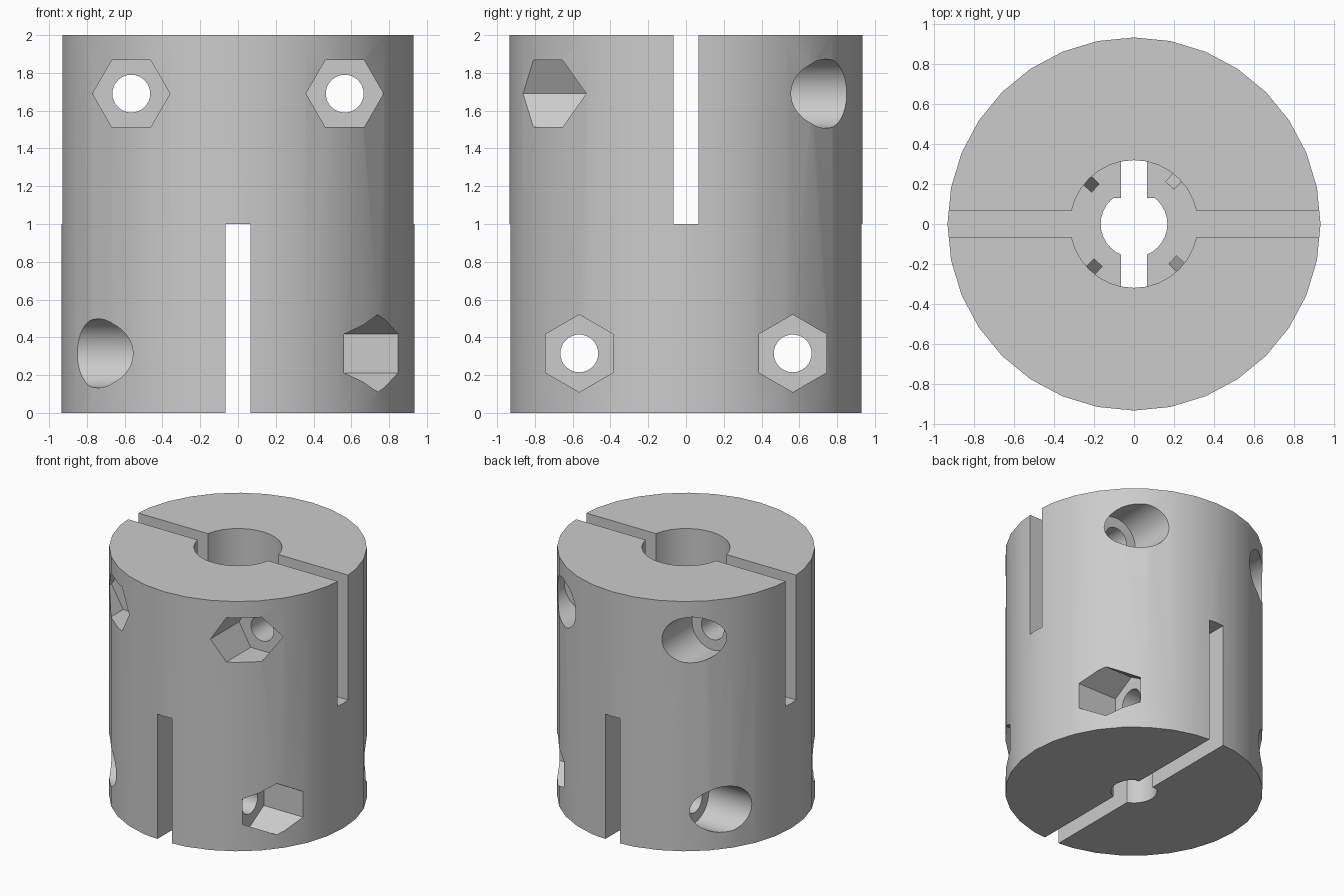
import bpy, bmesh
from math import pi, radians
from mathutils import Matrix, Vector

default = bpy.data.objects.get("Cube")
if default:
    bpy.data.objects.remove(default, do_unlink=True)

RADIUS = 0.935
HEIGHT = 2.0
MIDDLE = 1.0
SLOT = 0.13
BOLT_OFFSET = 0.565

grey = bpy.data.materials.new("plain grey")
grey.use_nodes = True
grey.diffuse_color = (0.6, 0.6, 0.6, 1)
grey.node_tree.nodes["Principled BSDF"].inputs["Base Color"].default_value = grey.diffuse_color


def finish(name, bm):
    bmesh.ops.recalc_face_normals(bm, faces=bm.faces)
    mesh = bpy.data.meshes.new(name)
    bm.to_mesh(mesh)
    bm.free()
    mesh.materials.append(grey)
    obj = bpy.data.objects.new(name, mesh)
    bpy.context.collection.objects.link(obj)
    return obj


def rod(name, radius, start, end, sides=32, spin=0.0):
    """Capped prism from start to end."""
    start, end = Vector(start), Vector(end)
    axis = end - start
    turn = axis.to_track_quat('Z', 'Y').to_matrix().to_4x4()
    matrix = Matrix.Translation((start + end) / 2) @ turn @ Matrix.Rotation(spin, 4, 'Z')
    bm = bmesh.new()
    bmesh.ops.create_cone(bm, cap_ends=True, segments=sides, radius1=radius,
                          radius2=radius, depth=axis.length, matrix=matrix)
    return finish(name, bm)


def box(name, size, centre, turn=Matrix.Identity(4)):
    bm = bmesh.new()
    matrix = Matrix.Translation(centre) @ turn @ Matrix.Diagonal((*size, 1))
    bmesh.ops.create_cube(bm, size=1, matrix=matrix)
    return finish(name, bm)


def cut(body, cutter):
    """Subtract the cutter from the body and discard it."""
    cutter.hide_render = True
    mod = body.modifiers.new("cut", 'BOOLEAN')
    mod.operation = 'DIFFERENCE'
    mod.solver = 'EXACT'
    mod.object = cutter
    bpy.context.view_layer.objects.active = body
    bpy.ops.object.modifier_apply(modifier=mod.name)
    bpy.data.objects.remove(cutter, do_unlink=True)


body = rod("coupling_body", RADIUS, (0, 0, 0), (0, 0, HEIGHT))

# Wide upper bore
cut(body, rod("upper_bore", 0.32, (0, 0, MIDDLE), (0, 0, HEIGHT + 0.1)))

# Narrow lower bore with one flat side
lower_bore = rod("lower_bore", 0.167, (0, 0, -0.1), (0, 0, MIDDLE + 0.1))
cut(lower_bore, box("bore_flat", (1, 0.2, 3), (0, 0.23, MIDDLE)))
cut(body, lower_bore)

# Crossed clamping slots, one per half
cut(body, box("upper_slot", (3, SLOT, 1.1), (0, 0, MIDDLE + 0.55)))
cut(body, box("lower_slot", (SLOT, 3, 1.1), (0, 0, MIDDLE - 0.549)))

# Clamp bolts: through hole, hexagonal nut pocket, round head pocket
for nut_side, across, z, spin in (
        (Vector((0, -1, 0)), Vector((1, 0, 0)), 1.69, pi / 2),
        (Vector((1, 0, 0)), Vector((0, 1, 0)), 0.315, 0.0)):
    for side in (-1, 1):
        centre = across * side * BOLT_OFFSET + Vector((0, 0, z))
        cut(body, rod("bolt_hole", 0.1, centre - nut_side * 1.2, centre + nut_side * 1.2))
        cut(body, rod("nut_pocket", 0.205, centre + nut_side * 0.5,
                      centre + nut_side * 1.2, 6, spin))
        cut(body, rod("head_pocket", 0.183, centre - nut_side * 0.47,
                      centre - nut_side * 1.2))

# Four small slanted square pits in the bore ledge
for i in range(4):
    around = Matrix.Rotation(i * pi / 2 + radians(47), 4, 'Z')
    tilt = around @ Matrix.Rotation(radians(25), 4, 'X')
    cut(body, box("ledge_pit", (0.055, 0.052, 0.3), around @ Vector((0.292, 0, MIDDLE)), tilt))

bpy.ops.object.select_all(action='DESELECT')
body.select_set(True)
bpy.context.view_layer.objects.active = body
bpy.ops.object.shade_smooth_by_angle(angle=radians(30))
